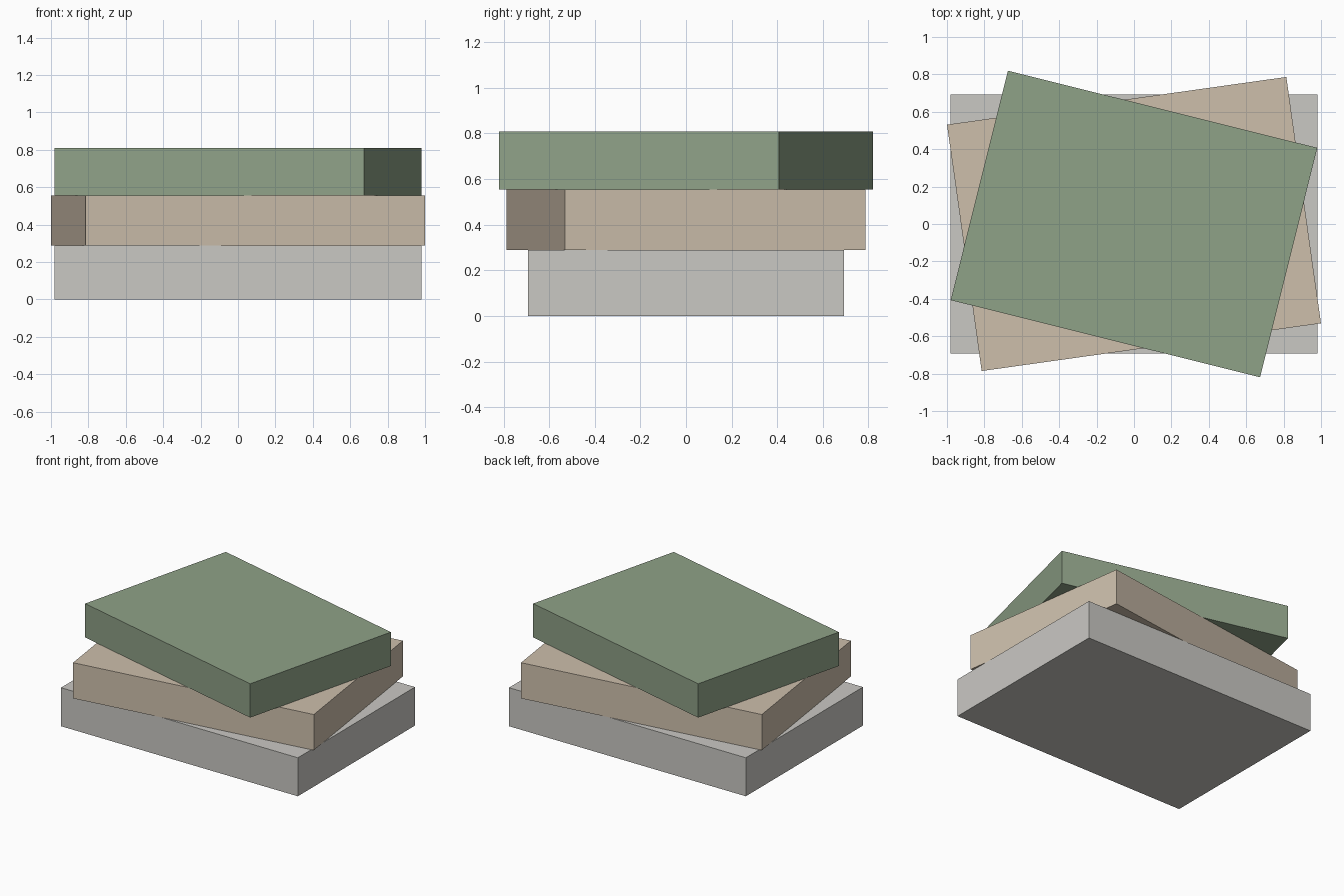
import bpy
import math

cube = bpy.data.objects.get("Cube")
if cube:
    bpy.data.objects.remove(cube, do_unlink=True)


def make_material(name, rgb):
    mat = bpy.data.materials.new(name)
    mat.use_nodes = True
    color = (*rgb, 1.0)
    mat.diffuse_color = color
    mat.node_tree.nodes["Principled BSDF"].inputs["Base Color"].default_value = color
    return mat


def add_slab(name, width, depth, bottom, top, turn, mat):
    bpy.ops.mesh.primitive_cube_add(size=1, location=(0, 0, (bottom + top) / 2))
    slab = bpy.context.object
    slab.name = name
    slab.scale = (width, depth, top - bottom)
    bpy.ops.object.transform_apply(location=False, rotation=False, scale=True)
    slab.rotation_euler.z = math.radians(turn)
    slab.data.materials.append(mat)
    return slab


# Stack of three flat blocks, each turned a little differently
add_slab("bottom_slab", 1.96, 1.385, 0.0, 0.288, 0,
         make_material("pale grey", (0.59, 0.58, 0.55)))
add_slab("middle_slab", 1.832, 1.33, 0.288, 0.555, 8,
         make_material("warm tan", (0.61, 0.52, 0.41)))
add_slab("top_slab", 1.705, 1.264, 0.555, 0.808, -14,
         make_material("sage green", (0.275, 0.36, 0.245)))
